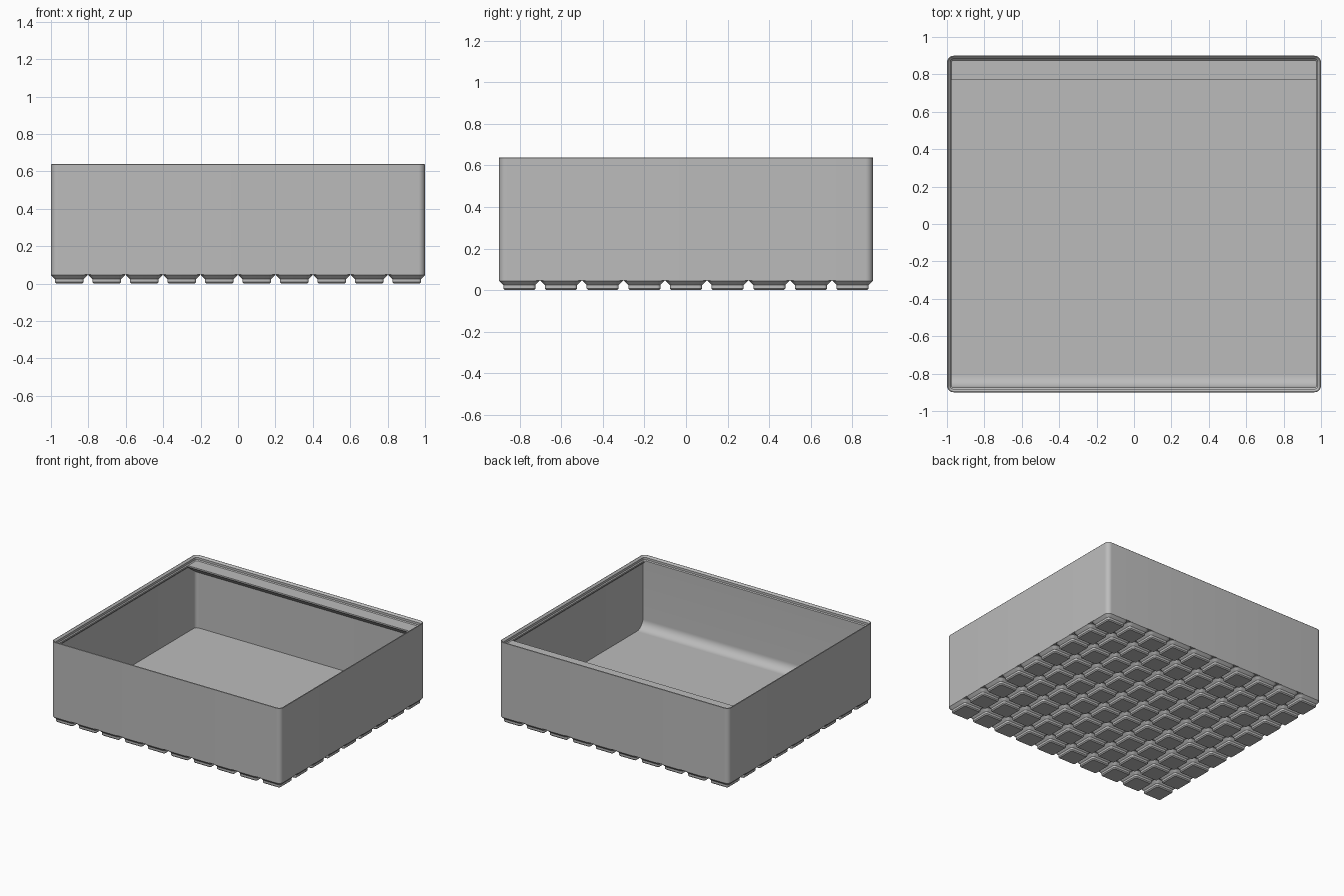
import bpy, bmesh
from math import sin, cos, tan, pi, radians

if "Cube" in bpy.data.objects:
    bpy.data.objects.remove(bpy.data.objects["Cube"])

# Sizes are in millimetres and scaled at the end of each mesh
PITCH, COLS, ROWS, GAP = 21, 10, 9, 0.5
WIDTH, DEPTH = PITCH * COLS - GAP, PITCH * ROWS - GAP
SCALE = 2 / WIDTH
RADIUS, WALL, LIP = 3.75, 0.95, 2.6
BASE, FLOOR, RIM = 5, 7, 63

grey = bpy.data.materials.new("plain_grey")
grey.use_nodes = True
colour = (0.5, 0.5, 0.5, 1)
grey.diffuse_color = colour
grey.node_tree.nodes["Principled BSDF"].inputs["Base Color"].default_value = colour


def finish(name, bm):
    bmesh.ops.scale(bm, vec=(SCALE,) * 3, verts=bm.verts)
    bmesh.ops.recalc_face_normals(bm, faces=bm.faces)
    mesh = bpy.data.meshes.new(name)
    bm.to_mesh(mesh)
    bm.free()
    mesh.materials.append(grey)
    obj = bpy.data.objects.new(name, mesh)
    bpy.context.collection.objects.link(obj)
    bpy.ops.object.select_all(action='DESELECT')
    obj.select_set(True)
    bpy.context.view_layer.objects.active = obj
    bpy.ops.object.shade_smooth_by_angle(angle=radians(30))
    return obj


def ring(bm, w, d, inset, z, steps):
    """Rounded rectangle whose corner radius shrinks with its inset."""
    r = max(RADIUS - inset, 0.3)
    verts = []
    for q, (sx, sy) in enumerate(((1, 1), (-1, 1), (-1, -1), (1, -1))):
        cx, cy = sx * (w / 2 - inset - r), sy * (d / 2 - inset - r)
        for i in range(steps + 1):
            a = (q + i / steps) * pi / 2
            verts.append(bm.verts.new((cx + r * cos(a), cy + r * sin(a), z)))
    return verts


def rounded_shell(name, w, d, profile, steps):
    """Sweep an (inset, height) profile round a rectangle and cap both ends."""
    bm = bmesh.new()
    rings = [ring(bm, w, d, inset, z, steps) for inset, z in profile]
    for a, b in zip(rings, rings[1:]):
        n = len(a)
        for i in range(n):
            j = (i + 1) % n
            bm.faces.new((a[i], a[j], b[j], b[i]))
    bm.faces.new(rings[0])
    bm.faces.new(rings[-1])
    return finish(name, bm)


def prism(name, outline):
    """Extrude a (y, z) outline between the two side walls."""
    bm = bmesh.new()
    half = WIDTH / 2 - WALL
    face = bm.faces.new([bm.verts.new((-half, y, z)) for y, z in outline])
    out = bmesh.ops.extrude_face_region(bm, geom=[face])
    moved = [v for v in out["geom"] if isinstance(v, bmesh.types.BMVert)]
    bmesh.ops.translate(bm, vec=(2 * half, 0, 0), verts=moved)
    return finish(name, bm)


# Bin body: outer wall, stacking lip, lip support, inner wall and floor
rounded_shell("bin_body", WIDTH, DEPTH, [
    (0, BASE), (0, RIM + 3.6), (0.18, RIM + 3.85), (0.5, RIM + 3.9),
    (1.9, RIM + 2.5), (1.9, RIM + 0.7), (LIP, RIM),
    (LIP, RIM - 1.2), (WALL, RIM - 1.2 - LIP + WALL), (WALL, FLOOR)], 8)

# Grid of stepped feet
foot = rounded_shell("feet", PITCH - GAP, PITCH - GAP, [
    (2.95, 0), (2.15, 0.8), (2.15, 2.6), (0, 4.75), (0, BASE)], 5)
foot.location = (-PITCH * (COLS - 1) / 2 * SCALE, -PITCH * (ROWS - 1) / 2 * SCALE, 0)
for axis, count in enumerate((COLS, ROWS)):
    array = foot.modifiers.new("repeat", 'ARRAY')
    array.count = count
    array.use_relative_offset = False
    array.use_constant_offset = True
    step = [0, 0, 0]
    step[axis] = PITCH * SCALE
    array.constant_offset_displace = step

# Curved scoop along the front wall, flush with the lip
r = 7.3
back = -DEPTH / 2 + 1.3
front = -DEPTH / 2 + LIP
arc = [(front + r - r * cos(a), FLOOR + r - r * sin(a))
       for a in (i * pi / 24 for i in range(13))]
prism("front_scoop", [(back, FLOOR), (back, RIM - 0.1), (front, RIM - 0.1)] + arc)

# Label shelf along the back wall with a sloped underside
wall_y = DEPTH / 2 - 1.3
edge_y = DEPTH / 2 - 13.6
drop = (wall_y - edge_y) * tan(radians(36))
prism("label_shelf", [(wall_y, RIM), (edge_y, RIM), (edge_y, RIM - 1.2),
                      (wall_y, RIM - 1.2 - drop)])
